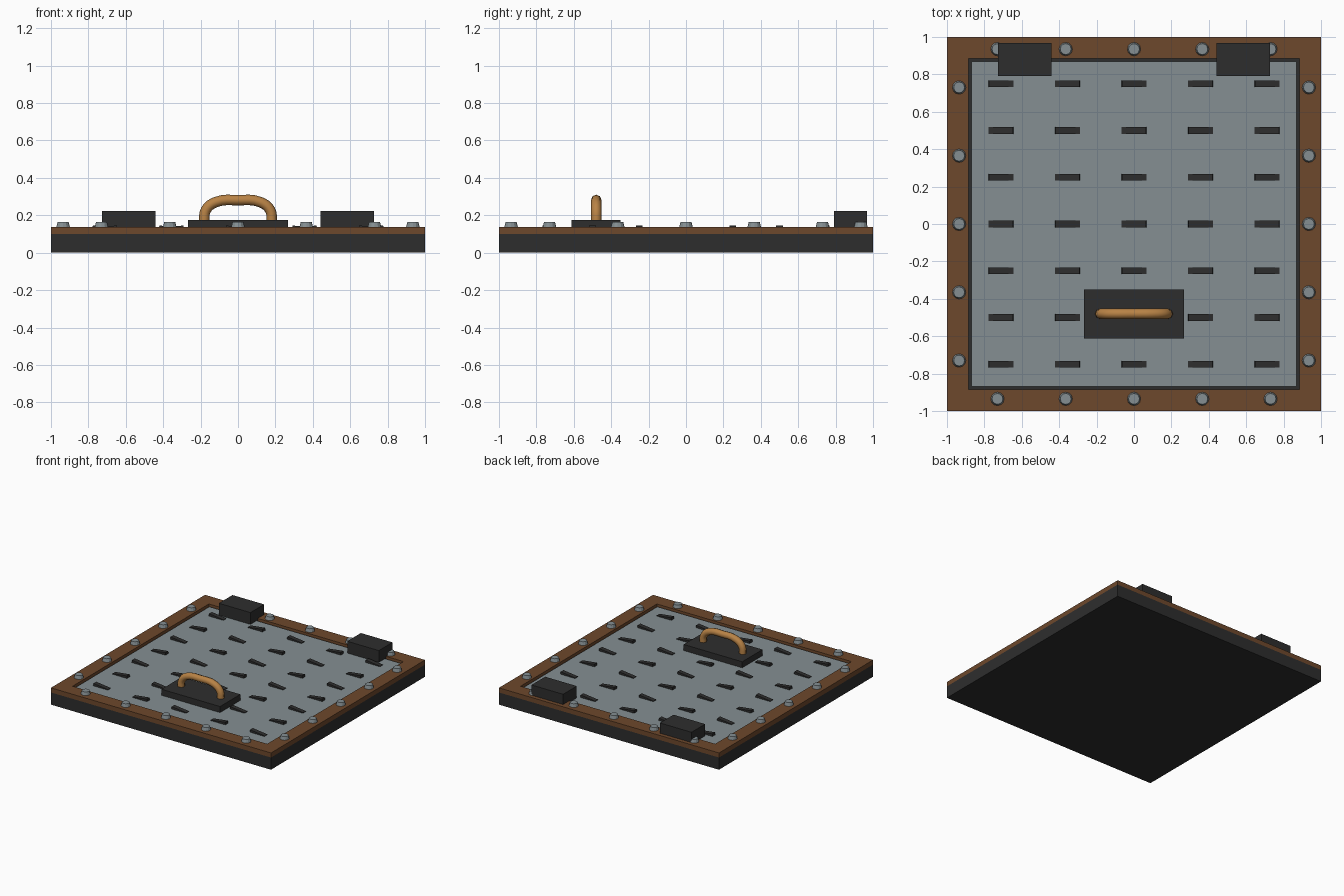
import bpy
import math

cube = bpy.data.objects.get("Cube")
if cube:
    bpy.data.objects.remove(cube, do_unlink=True)


def material(name, rgb):
    m = bpy.data.materials.new(name)
    m.use_nodes = True
    m.diffuse_color = (*rgb, 1)
    m.node_tree.nodes["Principled BSDF"].inputs["Base Color"].default_value = (*rgb, 1)
    return m


IRON = material("dark iron", (0.027, 0.027, 0.027))
RUST = material("rust brown", (0.155, 0.065, 0.025))
STEEL = material("grey steel", (0.235, 0.275, 0.29))
BRONZE = material("bronze", (0.48, 0.225, 0.06))


def box(name, mat, x, y, z, tilt=0):
    """Box from (min, max) pairs on each axis, tilted about y."""
    ranges = (x, y, z)
    bpy.ops.mesh.primitive_cube_add(size=1, location=[(a + b) / 2 for a, b in ranges])
    ob = bpy.context.object
    ob.name = name
    ob.scale = [b - a for a, b in ranges]
    ob.rotation_euler.y = tilt
    ob.data.materials.append(mat)
    return ob


BASE_TOP, PLATE_TOP, FRAME_TOP = 0.10, 0.125, 0.138
INNER = 0.885

# Base slab and inset steel plate
box("base_slab", IRON, (-1, 1), (-1, 1), (0, BASE_TOP))
box("steel_plate", STEEL, (-0.87, 0.87), (-0.87, 0.87), (BASE_TOP - 0.01, PLATE_TOP))

# Frame around the plate
for side, s in (("left", 1), ("right", -1)):
    box("frame_" + side, RUST, sorted((s * INNER, s)), (-1, 1), (BASE_TOP, FRAME_TOP))
for side, s in (("back", 1), ("front", -1)):
    box("frame_" + side, RUST, (-INNER, INNER), sorted((s * INNER, s)), (BASE_TOP, FRAME_TOP))

# Raised treads, tilted alternately
for row in range(-3, 4):
    for col in range(-2, 3):
        x, y = col * 0.356, row * 0.25
        tilt = 0.12 if (row + col) % 2 else -0.12
        box("tread", IRON, (x - 0.066, x + 0.066), (y - 0.018, y + 0.018),
            (0.118, 0.138), tilt)


# Rivets along all four frame sides
def rivet(x, y):
    bpy.ops.mesh.primitive_cone_add(vertices=12, radius1=0.036, radius2=0.029,
                                    depth=0.027, location=(x, y, FRAME_TOP + 0.0135))
    ob = bpy.context.object
    ob.name = "rivet"
    ob.data.materials.append(STEEL)


for i in range(-2, 3):
    for s in (-1, 1):
        rivet(i * 0.365, s * 0.935)
        rivet(s * 0.935, i * 0.365)

# Hinge blocks at the back
for side, s in (("left", 1), ("right", -1)):
    box("hinge_" + side, IRON, sorted((s * 0.44, s * 0.727)), (0.79, 0.967), (0.12, 0.222))

# Handle mount and curved handle
box("handle_mount", IRON, (-0.266, 0.266), (-0.613, -0.35), (0.12, 0.175))

half = [(0.181, 0.165), (0.172, 0.228), (0.12, 0.270)]
points = [(-x, z) for x, z in half] + [(0, 0.281)] + half[::-1]
curve = bpy.data.curves.new("handle", "CURVE")
curve.dimensions = "3D"
curve.bevel_depth = 0.028
curve.bevel_resolution = 2
curve.resolution_u = 4
curve.use_fill_caps = True
spline = curve.splines.new("BEZIER")
spline.bezier_points.add(len(points) - 1)
for bp, (x, z) in zip(spline.bezier_points, points):
    bp.co = (x, -0.48, z)
    bp.handle_left_type = bp.handle_right_type = "AUTO"
curve.materials.append(BRONZE)
handle = bpy.data.objects.new("handle", curve)
bpy.context.collection.objects.link(handle)
bpy.ops.object.select_all(action="DESELECT")
handle.select_set(True)
bpy.context.view_layer.objects.active = handle
bpy.ops.object.convert(target="MESH")
bpy.ops.object.shade_smooth_by_angle(angle=math.radians(50))
